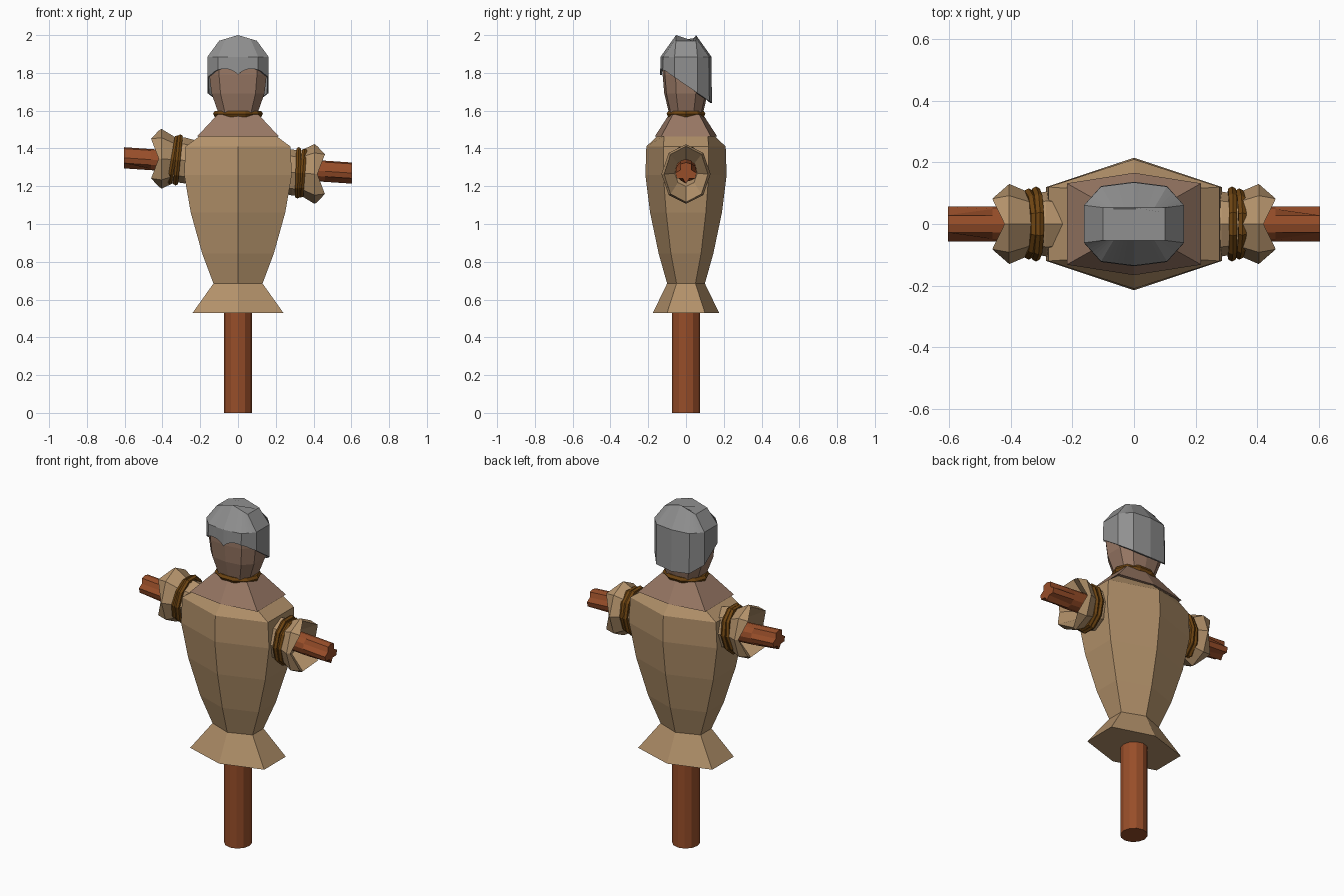
import bpy, bmesh, math
from mathutils import Matrix, Vector

if "Cube" in bpy.data.objects:
    bpy.data.objects.remove(bpy.data.objects["Cube"])


def material(name, rgb):
    m = bpy.data.materials.new(name)
    m.diffuse_color = (*rgb, 1)
    m.use_nodes = True
    m.node_tree.nodes["Principled BSDF"].inputs["Base Color"].default_value = m.diffuse_color
    return m


BURLAP = material("burlap", (0.45, 0.285, 0.145))
SACK = material("sackcloth", (0.32, 0.19, 0.13))
WOOD = material("red_wood", (0.31, 0.075, 0.022))
ROPE = material("rope", (0.16, 0.06, 0.006))
GREY = material("grey_cap", (0.28, 0.28, 0.28))


def loft(name, rings, mat, cap_start=True, cap_end=True):
    """Skin a list of equal-length point rings."""
    bm = bmesh.new()
    vs = [[bm.verts.new(p) for p in r] for r in rings]
    n = len(vs[0])
    for a, b in zip(vs, vs[1:]):
        for i in range(n):
            j = (i + 1) % n
            bm.faces.new((a[i], a[j], b[j], b[i]))
    if cap_start:
        bm.faces.new(vs[0][::-1])
    if cap_end:
        bm.faces.new(vs[-1])
    bmesh.ops.recalc_face_normals(bm, faces=bm.faces[:])
    me = bpy.data.meshes.new(name)
    bm.to_mesh(me)
    bm.free()
    me.materials.append(mat)
    ob = bpy.data.objects.new(name, me)
    bpy.context.collection.objects.link(ob)
    return ob


def hexa(z, w, d, d2):
    """Flat-sided hexagon with a ridge at front and back."""
    return [(0, -d, z), (w, -d2, z), (w, d2, z), (0, d, z), (-w, d2, z), (-w, -d2, z)]


def deca(z, w, d, k=1):
    """Ten-sided head outline, half width w and half depth d."""
    q = [(0, -1), (.66, -.9), (1, -.45), (1, .45), (.66, .9)]
    pts = q + [(-x, -y) for x, y in q]
    out = []
    for a, b in zip(pts, pts[1:] + pts[:1]):
        for s in range(k):
            t = s / k
            out.append((w * (a[0] + (b[0] - a[0]) * t), d * (a[1] + (b[1] - a[1]) * t), z))
    return out


def circle_x(x, zc, ry, rz, n, off=0.0):
    return [(x, ry * math.cos(math.tau * i / n + off), zc + rz * math.sin(math.tau * i / n + off))
            for i in range(n)]


def rope_ring(name, loc, ry, rz, minor, rot=None):
    """Torus in the XY plane, stretched, then turned and placed."""
    bpy.ops.mesh.primitive_torus_add(major_radius=1, minor_radius=0.1, major_segments=10, minor_segments=6)
    ob = bpy.context.object
    ob.name = name
    for v in ob.data.vertices:
        a = math.atan2(v.co.y, v.co.x)
        r = math.hypot(v.co.x, v.co.y) - 1
        k = minor / 0.1
        p = Vector(((ry + r * k) * math.cos(a), (rz + r * k) * math.sin(a), v.co.z * k))
        v.co = (rot @ p if rot else p) + Vector(loc)
    ob.data.materials.append(ROPE)


# upright post
loft("post", [[(.073 * math.cos(math.tau * i / 12), .075 * math.sin(math.tau * i / 12), z)
               for i in range(12)] for z in (0, 0.75)], WOOD)

# crossbeam, slightly tilted, with split ends
def beam(x, split):
    pts = circle_x(x, 1.31 - x * .067, .056, .056, 12)
    zc = 1.31 - x * .067
    return [(x, y * (.6 if split and i in (1, 5, 8, 10) else 1),
             zc + (z - zc) * (.6 if split and i in (1, 5, 8, 10) else 1)) for i, (x, y, z) in enumerate(pts)]

loft("crossbeam", [beam(-.603, True), beam(-.46, False), beam(.46, False), beam(.603, True)], WOOD)

# stuffed body with flared skirt
loft("body", [hexa(*r) for r in (
    (.53, .24, .175, .10), (.685, .13, .10, .05), (.845, .19, .145, .08), (1.06, .25, .19, .105),
    (1.26, .285, .215, .12), (1.41, .278, .21, .12), (1.468, .2, .15, .115), (1.56, .09, .08, .06))], BURLAP)

# sleeves with hollow zigzag cuffs, tied with rope
for side, name, zo in ((-1, "left", .008), (1, "right", -.018)):
    def ring(x, ry, rz, zig=0):
        pts = circle_x(side * x, 1.31 - side * x * .067 + zo, ry, rz, 8)
        return [(px + side * (zig if i % 2 else 0), py, pz) for i, (px, py, pz) in enumerate(pts)]
    loft(name + "_sleeve", [ring(.2, .10, .105), ring(.285, .105, .122), ring(.33, .098, .118),
                            ring(.405, .13, .158), ring(.42, .116, .148, .04),
                            ring(.35, .06, .07)], BURLAP)
    for k, (dx, tilt) in enumerate(((0, .1), (.024, .17))):
        x = side * (.318 + dx)
        # local x to world y, local y to world z, local z to world x
        turn = Matrix(((0, 0, 1), (1, 0, 0), (0, 1, 0)))
        lean = Matrix.Rotation(tilt if side < 0 else .03 + .05 * k, 3, 'Y')
        rope_ring(f"{name}_wrist_rope_{k + 1}", (x, 0, 1.31 - x * .067 + zo),
                  .107 - .006 * k, .128 - .006 * k, .015, lean @ turn)

# collar flaring below the neck
loft("collar", [hexa(1.462, .218, .166, .132), hexa(1.58, .108, .09, .07)], SACK)

# neck rope
rope_ring("neck_rope", (0, 0, 1.583), .114, .09, .018)

# head
loft("head", [deca(*r) for r in ((1.56, .10, .085), (1.6, .108, .093), (1.69, .14, .115),
                                 (1.79, .152, .124), (1.88, .15, .124))], SACK)


# cap with scalloped front and edge sloping down to the back
def brim(p):
    x, y, z = p
    if y < -.095:
        return (x, y, 1.79 + .032 * abs(math.sin(math.pi * x / .145)) ** .7)
    return (x, y, 1.735 - .68 * y)

K = 6
top = [(x, max(-.053, min(.053, y * 1.2)), 2.0 - .03 * abs(x) / .1) for x, y, z in deca(0, .1, .1, K)]
cap = loft("cap", [[brim(p) for p in deca(0, .162, .137, K)], deca(1.885, .162, .135, K), top],
           GREY, cap_start=False)
sol = cap.modifiers.new("thickness", 'SOLIDIFY')
sol.thickness = .009
sol.offset = -1
